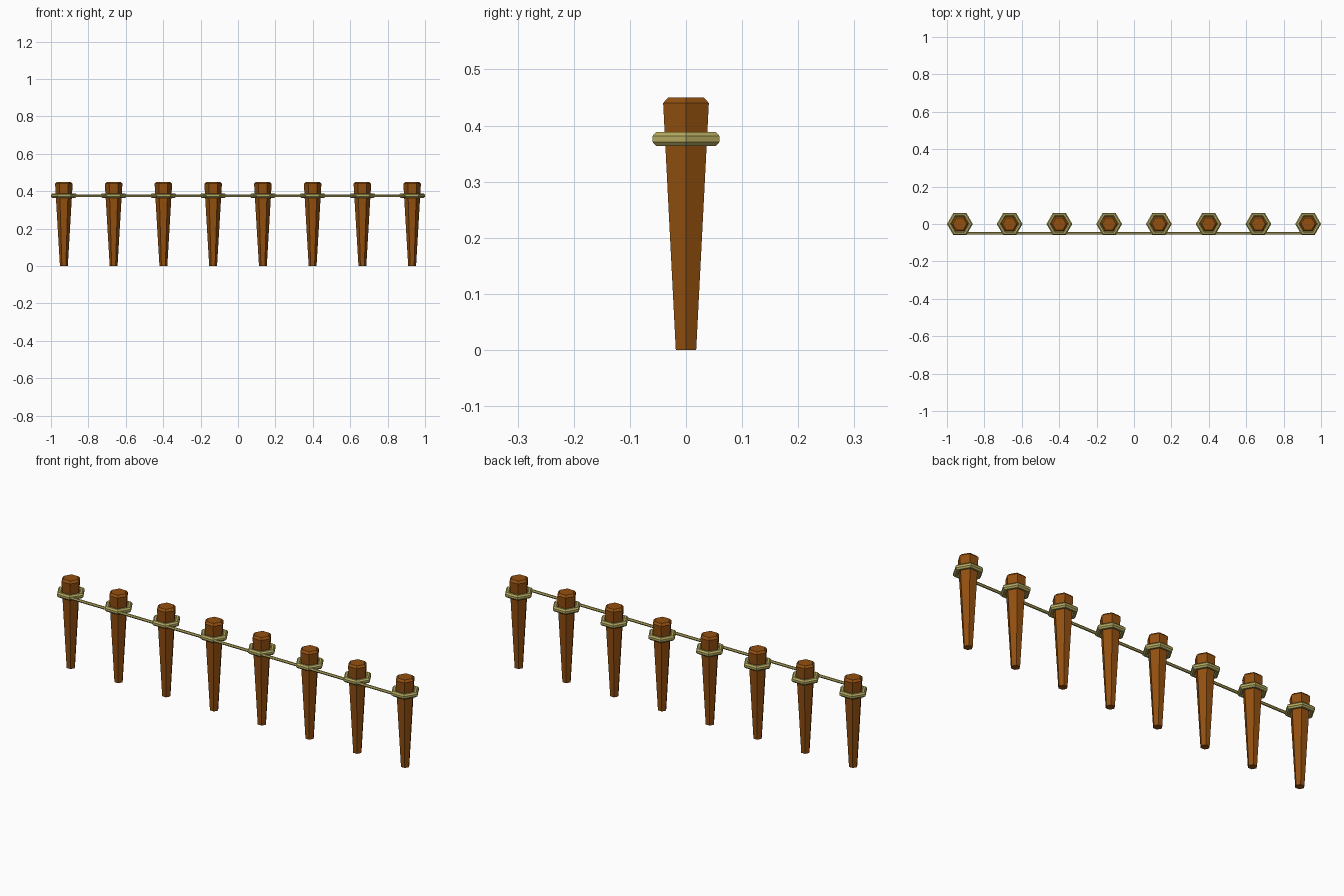
import bpy
from math import radians

cube = bpy.data.objects.get("Cube")
if cube:
    bpy.data.objects.remove(cube, do_unlink=True)


def make_material(name, rgb):
    mat = bpy.data.materials.new(name)
    mat.use_nodes = True
    mat.diffuse_color = (*rgb, 1)
    mat.node_tree.nodes["Principled BSDF"].inputs["Base Color"].default_value = (*rgb, 1)
    return mat


brown = make_material("brown wood", (0.29, 0.08, 0.005))
straw = make_material("straw rope", (0.47, 0.41, 0.12))


def finish(name, mat):
    obj = bpy.context.object
    obj.name = name
    obj.data.materials.append(mat)
    bpy.ops.object.transform_apply(location=False, rotation=True, scale=True)
    return obj


def frustum(name, x, z0, z1, r0, r1):
    bpy.ops.mesh.primitive_cone_add(
        vertices=6, radius1=r0, radius2=r1, depth=z1 - z0,
        location=(x, 0, (z0 + z1) / 2), rotation=(0, 0, radians(30)))
    return finish(name, brown)


COUNT = 8
END_X = 0.931      # centre of the outermost post
ROPE_Z = 0.376

for i in range(COUNT):
    x = -END_X + 2 * END_X * i / (COUNT - 1)
    # Tapered hexagonal stake with a chamfered head
    stake = frustum(f"post_{i + 1}", x, 0, 0.44, 0.021, 0.047)
    head = frustum(f"post_head_{i + 1}", x, 0.44, 0.45, 0.047, 0.037)
    # Rope loop tied round the stake
    bpy.ops.mesh.primitive_torus_add(
        major_segments=6, minor_segments=8, major_radius=0.0565,
        minor_radius=0.0135, location=(x, 0, ROPE_Z))
    loop = finish(f"rope_loop_{i + 1}", straw)
    # Turn the loop's cross-section so that its outer side is flat
    for v in loop.data.vertices:
        radius = v.co.xy.length
        dr, dz = radius - 0.0565, v.co.z
        c, s = 0.924, 0.383
        scale = (0.0565 + dr * c - dz * s) / radius
        v.co.x *= scale
        v.co.y *= scale
        v.co.z = dr * s + dz * c

# Long rope strung along the front of the loops
bpy.ops.mesh.primitive_cylinder_add(
    vertices=6, radius=0.007, depth=1.93,
    location=(0, -0.05, ROPE_Z), rotation=(0, radians(90), 0))
finish("long_rope", straw)
